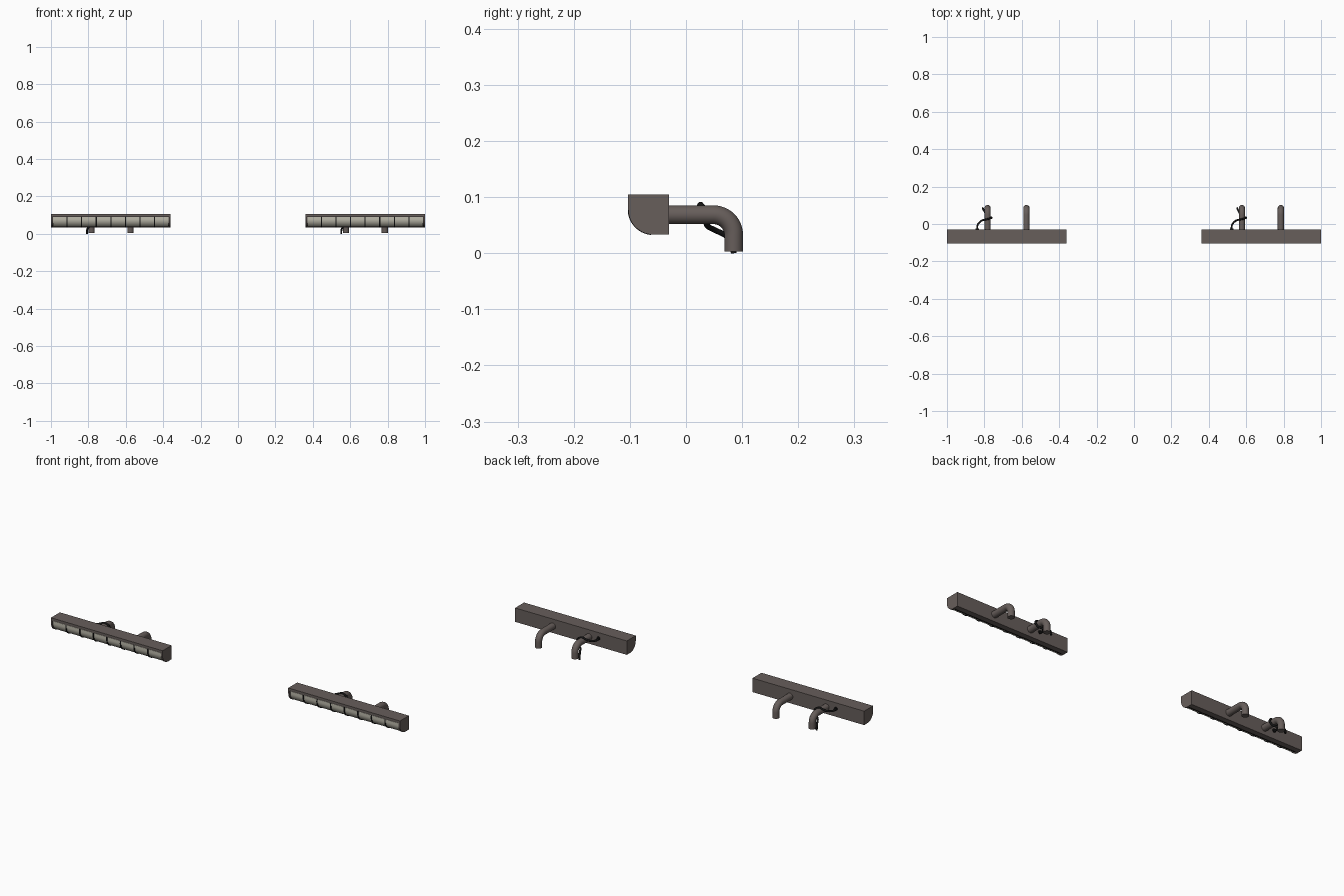
import bpy, bmesh, math
from mathutils import Vector

if "Cube" in bpy.data.objects:
    bpy.data.objects.remove(bpy.data.objects["Cube"])


def material(name, rgb):
    m = bpy.data.materials.new(name)
    m.diffuse_color = (*rgb, 1)
    m.use_nodes = True
    m.node_tree.nodes["Principled BSDF"].inputs["Base Color"].default_value = m.diffuse_color
    return m


BROWN = material("brown grey metal", (0.135, 0.112, 0.104))
LENS = material("pale grey lens", (0.52, 0.50, 0.42))
BLACK = material("black cable and trim", (0.008, 0.008, 0.008))

LENGTH, CELLS, CAP = 0.64, 8, 0.008
BACK, TOP = -0.03, 0.105
CY, CZ, R = -0.058, 0.078, 0.045    # centre and radius of the rounded front edge


def arc(r, a0, a1, n=14):
    """Points on the rounded edge: 0 degrees faces front, 90 faces down."""
    return [(CY - r * math.cos(math.radians(a0 + (a1 - a0) * i / n)),
             CZ - r * math.sin(math.radians(a0 + (a1 - a0) * i / n))) for i in range(n + 1)]


def extrude(name, profile, x0, x1, mat):
    """Prism along x from a (y, z) outline."""
    bm = bmesh.new()
    rings = [[bm.verts.new((x, y, z)) for y, z in profile] for x in (x0, x1)]
    n = len(profile)
    for i in range(n):
        j = (i + 1) % n
        bm.faces.new((rings[0][i], rings[0][j], rings[1][j], rings[1][i]))
    bm.faces.new(rings[0])
    bm.faces.new(rings[1])
    bmesh.ops.recalc_face_normals(bm, faces=bm.faces)
    return finish(name, bm, mat)


def finish(name, bm, mat):
    me = bpy.data.meshes.new(name)
    bm.to_mesh(me)
    bm.free()
    me.materials.append(mat)
    ob = bpy.data.objects.new(name, me)
    bpy.context.collection.objects.link(ob)
    bpy.context.view_layer.objects.active = ob
    ob.select_set(True)
    bpy.ops.object.shade_smooth_by_angle(angle=math.radians(35))
    ob.select_set(False)
    return ob


def tube(name, points, radius, sides, mat):
    """Capped tube swept along a list of points."""
    pts = [Vector(p) for p in points]
    bm = bmesh.new()
    rings, up = [], None
    for i, p in enumerate(pts):
        t = (pts[min(i + 1, len(pts) - 1)] - pts[max(i - 1, 0)]).normalized()
        if up is None:
            up = t.orthogonal()
        up = (up - t * up.dot(t)).normalized()
        side = t.cross(up)
        rings.append([bm.verts.new(p + radius * (up * math.cos(a) + side * math.sin(a)))
                      for a in (math.tau * k / sides for k in range(sides))])
    for a, b in zip(rings, rings[1:]):
        for k in range(sides):
            m = (k + 1) % sides
            bm.faces.new((a[k], a[m], b[m], b[k]))
    bm.faces.new(rings[0])
    bm.faces.new(rings[-1])
    bmesh.ops.recalc_face_normals(bm, faces=bm.faces)
    return finish(name, bm, mat)


def smooth_path(pts, steps=6):
    """Catmull-Rom curve through the points."""
    p = [Vector(q) for q in pts]
    p = [2 * p[0] - p[1]] + p + [2 * p[-1] - p[-2]]
    out = []
    for a, b, c, d in zip(p, p[1:], p[2:], p[3:]):
        for s in range(steps):
            t = s / steps
            out.append(0.5 * (2 * b + (c - a) * t + (2 * a - 5 * b + 4 * c - d) * t * t
                              + (3 * b - a - 3 * c + d) * t ** 3))
    return out + [p[-2]]


FULL = [(BACK, TOP), (CY - R, TOP)] + arc(R, 0, 90) + [(BACK, CZ - R)]
FRONT = CY - R
LIP = 0.092


def light_bar(x0, label):
    x1 = x0 + LENGTH
    # housing with a recessed front, closed by full end caps
    r = R - 0.009
    housing = ([(BACK, TOP), (FRONT, TOP), (FRONT, LIP), (CY - r, LIP)]
               + arc(r, 0, 90) + [(CY, CZ - R), (BACK, CZ - R)])
    extrude(label + "_housing", housing, x0 + CAP, x1 - CAP, BROWN)
    for side, x in (("left", x0), ("right", x1 - CAP)):
        extrude(f"{label}_{side}_end_cap", FULL, x, x + CAP, BROWN)
    # lens cells and the ribs between them
    pitch = (LENGTH - 2 * CAP) / CELLS
    lo, hi = R - 0.0095, R - 0.002
    for i in range(CELLS):
        xa = x0 + CAP + i * pitch
        cell = [(CY - hi, LIP - 0.002)] + arc(hi, 0, 66) + arc(lo, 66, 0) + [(CY - lo, LIP - 0.002)]
        extrude(f"{label}_lens_{i + 1}", cell, xa + 0.003, xa + pitch - 0.003, LENS)
        if i:
            rib = [(CY - R, LIP)] + arc(R + 0.0008, 0, 85) + arc(lo, 85, 0) + [(CY - lo, LIP)]
            extrude(f"{label}_rib_{i}", rib, xa - 0.003, xa + 0.003, BLACK)
    # dark seal under the lenses
    seal = arc(R - 0.005, 66, 88) + arc(lo, 88, 66)
    extrude(label + "_lower_seal", seal, x0 + CAP, x1 - CAP, BLACK)
    # bent support pipes
    pz, py, bend = 0.0685, 0.085, 0.036
    for i, x in enumerate((x0 + 0.217, x0 + 0.425)):
        path = [(x, BACK - 0.004, pz)]
        path += [(x, py - bend + bend * math.sin(a), pz - bend + bend * math.cos(a))
                 for a in (math.pi / 2 * k / 12 for k in range(13))]
        path.append((x, py, 0.003))
        tube(f"{label}_support_pipe_{i + 1}", path, 0.0167, 24, BROWN)
    # cable looping over, then under, the first pipe
    x = x0 + 0.217
    loop = [(x - 0.055, BACK - 0.003, 0.072), (x - 0.053, -0.005, 0.072),
            (x - 0.035, 0.016, 0.075), (x - 0.015, 0.023, 0.082), (x, 0.026, 0.0865),
            (x + 0.018, 0.031, 0.079), (x + 0.022, 0.034, 0.064), (x + 0.010, 0.038, 0.049),
            (x - 0.008, 0.052, 0.041), (x - 0.018, 0.07, 0.032), (x - 0.024, 0.081, 0.020),
            (x - 0.025, 0.085, 0.0)]
    tube(label + "_cable", smooth_path(loop), 0.005, 12, BLACK)
    tube(label + "_cable_gland", [(x - 0.055, BACK - 0.002, 0.075), (x - 0.055, BACK + 0.005, 0.075)],
         0.009, 14, BLACK)


light_bar(-1.0, "left_light")
light_bar(0.36, "right_light")
